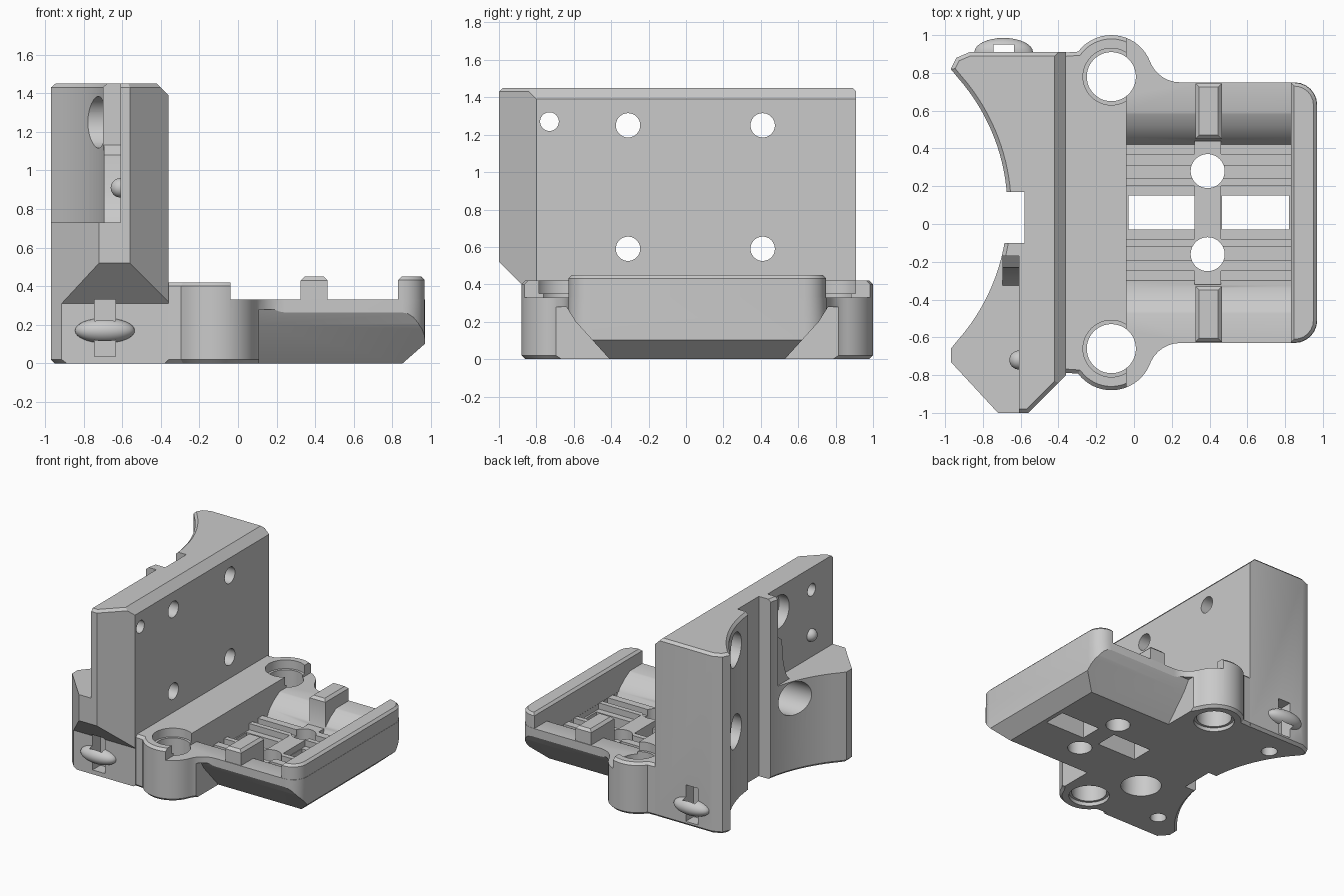
import bpy, bmesh
from math import cos, sin, radians, sqrt
from mathutils import Matrix

if "Cube" in bpy.data.objects:
    bpy.data.objects.remove(bpy.data.objects["Cube"])

MID = 0.06  # mirror line of the base along y

grey = bpy.data.materials.new("plain_grey")
grey.use_nodes = True
colour = (0.59, 0.59, 0.59, 1)
grey.diffuse_color = colour
grey.node_tree.nodes["Principled BSDF"].inputs["Base Color"].default_value = colour


def finish(name, bm):
    bmesh.ops.recalc_face_normals(bm, faces=bm.faces)
    mesh = bpy.data.meshes.new(name)
    bm.to_mesh(mesh)
    bm.free()
    mesh.materials.append(grey)
    obj = bpy.data.objects.new(name, mesh)
    bpy.context.collection.objects.link(obj)
    return obj


def prism(name, pts, lo, hi, axis="z", bevel=0):
    """Extrude a 2D outline along an axis, with optional chamfered ends."""
    place = {"z": lambda p, h: (p[0], p[1], h),
             "x": lambda p, h: (h, p[0], p[1]),
             "y": lambda p, h: (p[0], h, p[1])}[axis]
    bm = bmesh.new()
    a = [bm.verts.new(place(p, lo)) for p in pts]
    b = [bm.verts.new(place(p, hi)) for p in pts]
    caps = [bm.faces.new(a), bm.faces.new(b)]
    for i in range(len(pts)):
        j = (i + 1) % len(pts)
        bm.faces.new((a[i], a[j], b[j], b[i]))
    bmesh.ops.recalc_face_normals(bm, faces=bm.faces)
    if bevel:
        edges = [e for f in caps for e in f.edges]
        bmesh.ops.bevel(bm, geom=edges, offset=bevel, segments=1, affect="EDGES")
    return finish(name, bm)


def box(name, x, y, z, bevel=0):
    pts = [(x[0], y[0]), (x[1], y[0]), (x[1], y[1]), (x[0], y[1])]
    return prism(name, pts, z[0], z[1], "z", bevel)


def cylinder(name, u, v, r, lo, hi, axis="z"):
    return prism(name, arc(u, v, r, 0, 352.5, 47), lo, hi, axis)


def ball(name, centre, size):
    bm = bmesh.new()
    bmesh.ops.create_uvsphere(bm, u_segments=32, v_segments=16, radius=1,
                              matrix=Matrix.LocRotScale(centre, None, size))
    return finish(name, bm)


def arc(cx, cy, r, start, end, steps=12):
    angles = [radians(start + (end - start) * i / steps) for i in range(steps + 1)]
    return [(cx + r * cos(t), cy + r * sin(t)) for t in angles]


def mirrored(half):
    """Outline made of a half and its reflection in the mid line."""
    return [(x, MID + v) for x, v in half] + [(x, MID - v) for x, v in reversed(half)]


def combine(target, tool, operation="DIFFERENCE"):
    mod = target.modifiers.new("cut", "BOOLEAN")
    mod.operation, mod.solver, mod.object = operation, "EXACT", tool
    bpy.context.view_layer.objects.active = target
    bpy.ops.object.modifier_apply(modifier=mod.name)
    bpy.data.objects.remove(tool)


def join(target, tool):
    combine(target, tool, "UNION")


# Upright wall with the concave back and the central slot
def hollow(y):
    return (max(-0.97, -1.72 + sqrt(1.1025 - (y - 0.08) ** 2)), y)


outline = [hollow(-0.66 + 1.48 * i / 36) for i in range(37)]
outline += [(-0.94, 0.88), (-0.87, 0.91), (-0.36, 0.91), (-0.36, -0.8),
            (-0.56, -1.0), (-0.72, -1.0), (-0.97, -0.73)]
wall = prism("bracket", outline, 0, 1.45, "z", 0.02)
combine(wall, box("upper_step", (-1.2, -0.61), (-1.2, -0.17), (0.73, 1.6)))
rib = [(-0.35, 0.7), (-0.29, 0.77), (-0.25, 0.88), (-0.23, 1.08), (-0.16, 1.14), (-0.16, 0.7)]
join(wall, prism("slot_rib", rib, -0.695, -0.5, "x"))
combine(wall, box("slot", (-1.2, -0.58), (-0.10, 0.17), (-1, 2)))
combine(wall, prism("tip_undercut", [(-1.1, 0.62), (-0.79, 0.31), (-0.79, -0.1), (-1.1, -0.1)],
                    -1.2, 0, "x"))
combine(wall, prism("top_chamfer", [(-0.43, 1.46), (-0.35, 1.38), (-0.3, 1.5)], -1.2, 1.2, "y"))

# Base plate: ears, concave necks and rounded tray corners
half = [(-0.5, 0.848), (-0.36, 0.848)]
half += arc(-0.12, 0.72, 0.22, 143, 23, 18)
half += arc(0.244, 0.86, 0.17, 207, 270, 6)
half += arc(0.85, 0.57, 0.12, 90, 0, 6)
base = prism("base", mirrored(half), 0, 0.42, "z", 0.02)
combine(base, box("tray_level", (-0.04, 1.2), (-1.2, 1.2), (0.33, 1)))

# Toothed trough across the tray
side = [(0.56, 0.34), (0.52, 0.325), (0.46, 0.29), (0.40, 0.24), (0.36, 0.17),
        (0.31, 0.17), (0.31, 0.22), (0.25, 0.22), (0.25, 0.17),
        (0.18, 0.17), (0.18, 0.22), (0.14, 0.22), (0.14, 0.17)]
trough = [(MID + v, z) for v, z in side] + [(MID - v, z) for v, z in reversed(side)]
trough += [(MID - 0.56, 0.6), (MID + 0.56, 0.6)]
combine(base, prism("trough", trough, -0.04, 0.835, "x"))
join(base, box("centre_strip", (0.32, 0.46), (MID - 0.38, MID + 0.38), (0.05, 0.22)))

# Raised end rim
rim = [(0.83, 0.688)] + arc(0.85, 0.57, 0.118, 90, 0, 6)
join(base, prism("end_rim", mirrored(rim), 0.2, 0.45, "z", 0.018))

# Posts, slanted undersides and belt bores, both sides
for s in (1, -1):
    ends = sorted((MID + s * 0.39, MID + s * 0.685))
    join(base, box("post", (0.325, 0.465), ends, (0.15, 0.45), 0.02))
for s in (1, -1):
    wedge = [(MID + s * v, z) for v, z in ((0.45, -0.02), (0.65, 0.2), (0.70, 0.28),
                                           (0.8, 0.28), (0.8, -0.02))]
    combine(base, prism("underside_wedge", wedge, 0.11, 1.2, "x"))
    combine(base, cylinder("strip_bore", 0.39, MID + s * 0.22, 0.09, -1, 1))
combine(base, prism("end_wedge", [(0.83, -0.02), (0.99, 0.12), (1.1, -0.02)], -1, 1, "y"))
for x in ((-0.03, 0.32), (0.465, 0.82)):
    combine(base, box("window", x, (MID - 0.09, MID + 0.09), (-1, 1)))

join(wall, base)

# Ear bores, strap loops and underside holes
for s, face in ((1, 0.91), (-1, -0.79)):
    y = MID + s * 0.72
    combine(wall, cylinder("ear_bore", -0.12, y, 0.13, -1, 1))
    combine(wall, cylinder("ear_recess", -0.12, y, 0.15, 0.35, 1))
    combine(wall, cylinder("ear_foot_recess", -0.12, y, 0.15, -1, 0.03))
    join(wall, ball("strap_loop", (-0.69, face, 0.17), (0.155, 0.075, 0.065)))
    span = sorted((face - s * 0.1, face + s * 0.04))
    combine(wall, box("strap_slot", (-0.745, -0.635), span, (0.035, 0.33)))
    combine(wall, cylinder("foot_hole", -0.72, MID + s * 0.64, 0.06, -1, 0.2))
combine(wall, cylinder("foot_socket", -0.32, -0.30, 0.15, -1, 0.25))

# Screw holes with wide recesses at the back
for y in (-0.31, 0.41):
    for z in (0.59, 1.25):
        combine(wall, cylinder("screw_hole", y, z, 0.065, -1.2, 0, "x"))
        combine(wall, cylinder("screw_recess", y, z, 0.134, -1.2, -0.52, "x"))
combine(wall, cylinder("small_hole", -0.73, 1.27, 0.05, -1.2, 0, "x"))
join(wall, ball("peg", (-0.61, -0.72, 0.91), (0.05, 0.05, 0.05)))

# Smooth curved walls, crisp edges
bpy.ops.object.select_all(action="DESELECT")
wall.select_set(True)
bpy.context.view_layer.objects.active = wall
bpy.ops.object.shade_smooth_by_angle(angle=radians(30))
